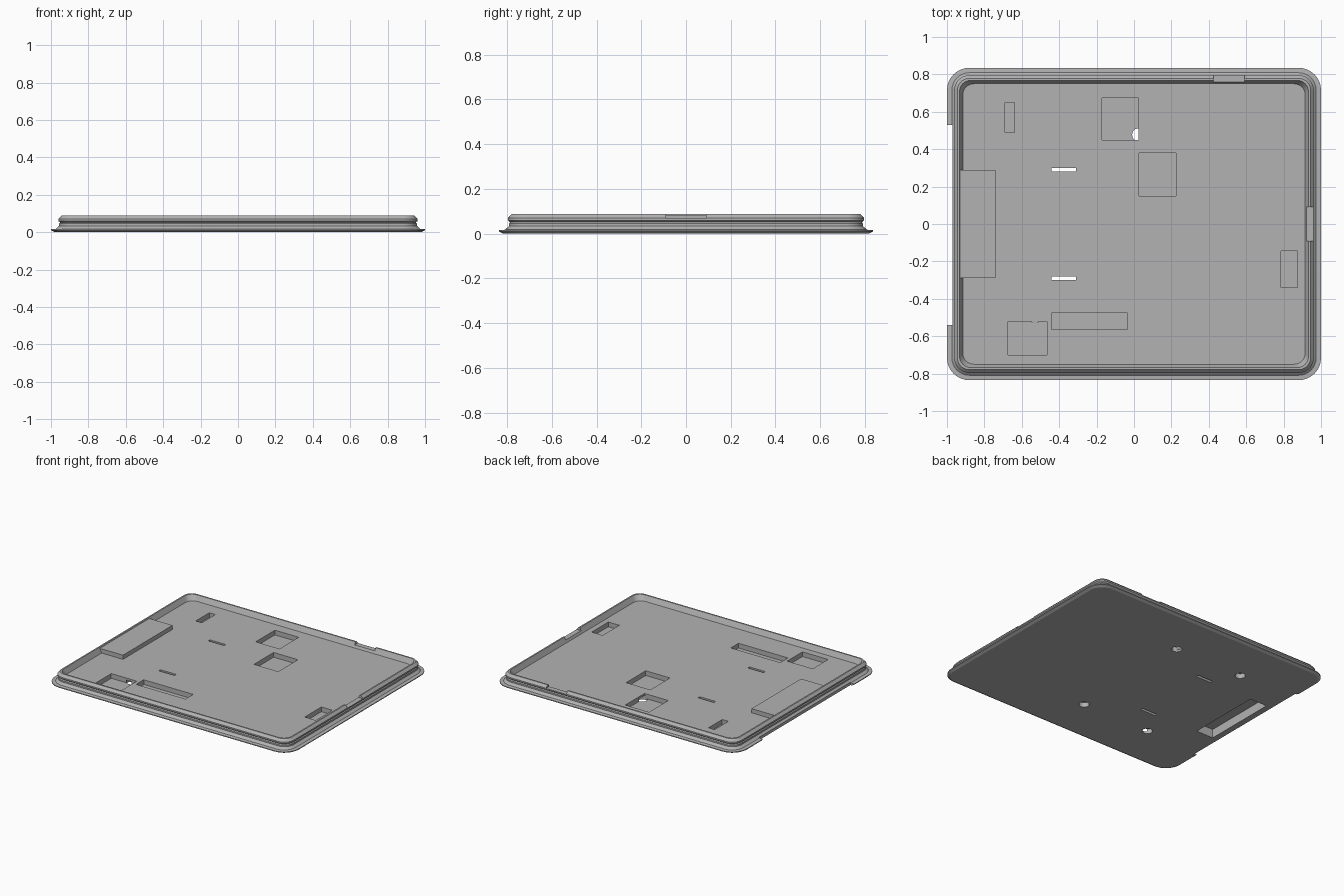
import bpy
import bmesh
import math

cube = bpy.data.objects.get("Cube")
if cube:
    bpy.data.objects.remove(cube, do_unlink=True)

grey = bpy.data.materials.new("plain grey")
grey.use_nodes = True
colour = (0.45, 0.45, 0.45, 1)
grey.diffuse_color = colour
grey.node_tree.nodes["Principled BSDF"].inputs["Base Color"].default_value = colour

HALF_X, HALF_Y, CORNER = 1.0, 0.835, 0.12


def add_object(name, bm):
    bmesh.ops.recalc_face_normals(bm, faces=bm.faces)
    mesh = bpy.data.meshes.new(name)
    bm.to_mesh(mesh)
    bm.free()
    mesh.materials.append(grey)
    obj = bpy.data.objects.new(name, mesh)
    bpy.context.collection.objects.link(obj)
    return obj


def loft(name, profile, min_radius=0.04, steps=8):
    """Stack rounded rectangles given as (inset, height) pairs."""
    bm = bmesh.new()
    rings = []
    for inset, z in profile:
        r = max(CORNER - inset, min_radius)
        cx, cy = HALF_X - inset - r, HALF_Y - inset - r
        ring = []
        for q, (sx, sy) in enumerate([(1, 1), (-1, 1), (-1, -1), (1, -1)]):
            for i in range(steps + 1):
                a = (q + i / steps) * math.pi / 2
                ring.append(bm.verts.new((sx * cx + r * math.cos(a),
                                          sy * cy + r * math.sin(a), z)))
        rings.append(ring)
    for low, high in zip(rings, rings[1:]):
        for i in range(len(low)):
            j = (i + 1) % len(low)
            bm.faces.new((low[i], low[j], high[j], high[i]))
    bm.faces.new(rings[0])
    bm.faces.new(rings[-1])
    return add_object(name, bm)


def box(name, x0, x1, y0, y1, z0, z1):
    bm = bmesh.new()
    bmesh.ops.create_cube(bm, size=1)
    for v in bm.verts:
        v.co = ((x0 + x1) / 2 + v.co.x * (x1 - x0),
                (y0 + y1) / 2 + v.co.y * (y1 - y0),
                (z0 + z1) / 2 + v.co.z * (z1 - z0))
    return add_object(name, bm)


def cylinder(name, x, y, r, z0, z1):
    bm = bmesh.new()
    bmesh.ops.create_cone(bm, cap_ends=True, segments=24, radius1=r,
                          radius2=r, depth=z1 - z0)
    bmesh.ops.translate(bm, verts=bm.verts, vec=(x, y, (z0 + z1) / 2))
    return add_object(name, bm)


def combine(target, tool, operation="DIFFERENCE"):
    mod = target.modifiers.new("combine", "BOOLEAN")
    mod.operation, mod.solver, mod.object = operation, "EXACT", tool
    bpy.context.view_layer.update()
    graph = bpy.context.evaluated_depsgraph_get()
    mesh = bpy.data.meshes.new_from_object(target.evaluated_get(graph))
    target.modifiers.clear()
    target.data = mesh
    bpy.data.objects.remove(tool, do_unlink=True)


FLOOR, POCKET, TOP = 0.05, 0.015, 0.088

# Tray with thin flange, flared foot, snap groove and chamfered rim
tray = loft("tray", [(0.02, 0), (0, 0.01), (0, 0.016), (0.026, 0.018),
                     (0.044, 0.034), (0.044, 0.045), (0.049, 0.052),
                     (0.039, 0.06), (0.039, 0.07), (0.056, TOP)])
combine(tray, loft("cavity", [(0.085, FLOOR), (0.067, TOP), (0.067, 0.12)], 0.06))

# Raised housing on the right side, hollow from below
combine(tray, box("housing", -0.935, -0.74, -0.29, 0.29, 0.035, 0.081), "UNION")
combine(tray, box("housing_recess", -0.925, -0.785, -0.28, 0.28, -0.1, 0.065))

# Pockets in the floor
pockets = [(-0.69, -0.64, 0.49, 0.65), (-0.17, 0.025, 0.45, 0.675),
           (0.026, 0.225, 0.15, 0.38), (0.785, 0.875, -0.34, -0.145),
           (-0.44, -0.035, -0.565, -0.475), (-0.675, -0.465, -0.70, -0.52)]
for rect in pockets:
    combine(tray, box("pocket", *rect, POCKET, 0.2))

# Through slots and round holes in the underside
for side in (-1, 1):
    y = side * 0.29
    combine(tray, box("slot", -0.44, -0.31, y - 0.01, y + 0.01, -0.1, 0.2))
    for x in (0.025, -0.53):
        combine(tray, cylinder("foot_hole", x, side * 0.485 - 0.008, 0.035, -0.1, 0.035))

# Rim notches and flange cutout
combine(tray, box("left_notch", 0.905, 1.1, -0.09, 0.09, 0.068, 0.2))
combine(tray, box("back_notch", 0.425, 0.59, 0.74, 0.9, 0.068, 0.2))
combine(tray, box("flange_cutout", -1.1, -0.97, -0.54, 0.53, -0.1, 0.2))

bpy.ops.object.select_all(action="DESELECT")
tray.select_set(True)
bpy.context.view_layer.objects.active = tray
bpy.ops.object.shade_smooth_by_angle(angle=math.radians(20))
